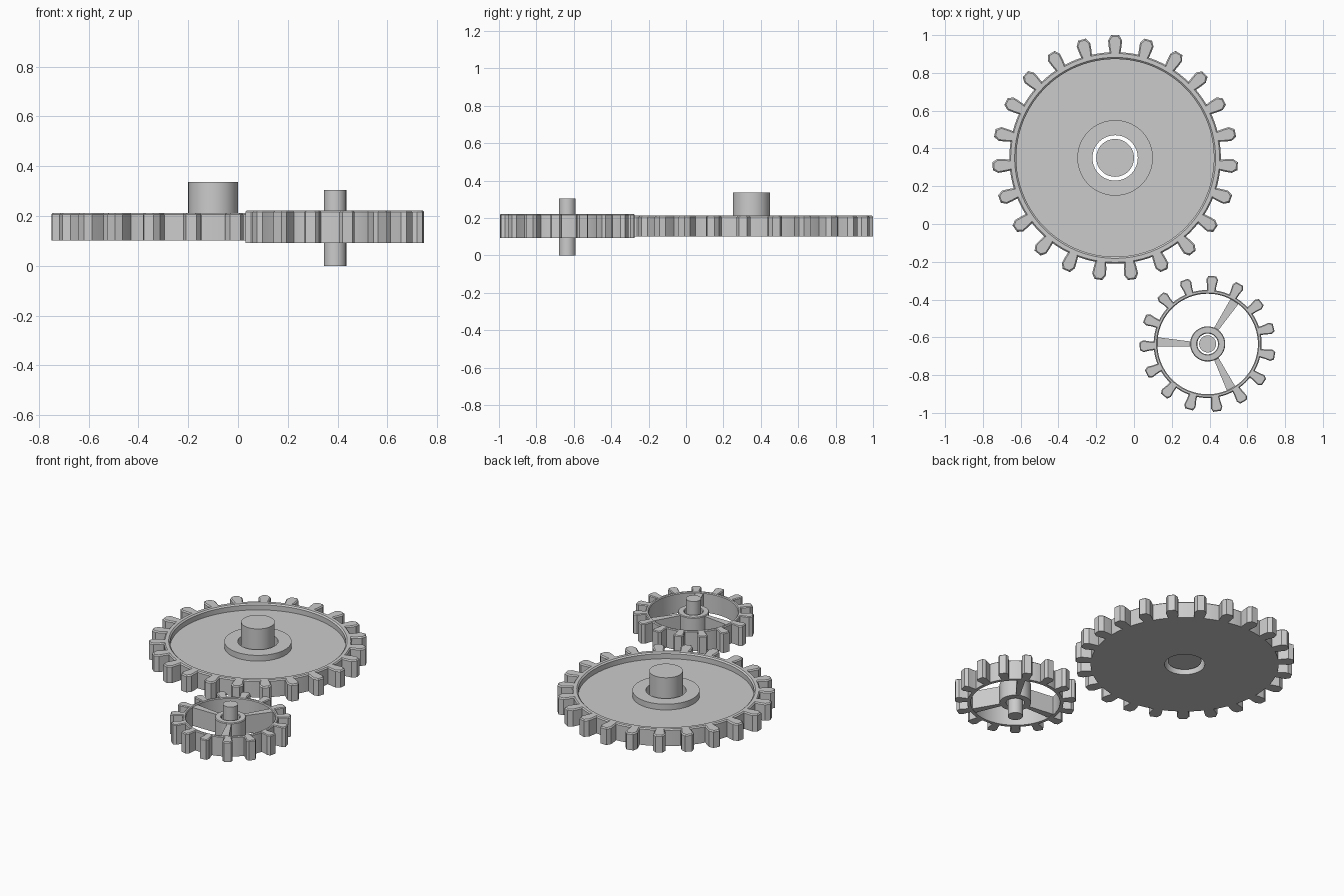
import bpy, bmesh
from math import cos, sin, pi, radians
from mathutils import Matrix

if "Cube" in bpy.data.objects:
    bpy.data.objects.remove(bpy.data.objects["Cube"])


def finish(bm, name, loc):
    bmesh.ops.recalc_face_normals(bm, faces=bm.faces)
    me = bpy.data.meshes.new(name)
    bm.to_mesh(me)
    bm.free()
    ob = bpy.data.objects.new(name, me)
    ob.location = (*loc, 0)
    bpy.context.collection.objects.link(ob)
    bpy.ops.object.select_all(action='DESELECT')
    ob.select_set(True)
    bpy.context.view_layer.objects.active = ob
    bpy.ops.object.shade_smooth_by_angle(angle=radians(25))
    return ob


def lathe(bm, profile, n=96):
    # closed cross-section (radius, z) turned around z
    rings = [[bm.verts.new((r * cos(2 * pi * i / n), r * sin(2 * pi * i / n), z))
              for r, z in profile] for i in range(n)]
    m = len(profile)
    for i in range(n):
        a, b = rings[i], rings[(i + 1) % n]
        for j in range(m):
            k = (j + 1) % m
            bm.faces.new((a[j], b[j], b[k], a[k]))


def loft(bm, layers, angle):
    # stacked outlines with end caps, turned to an angle
    rot = Matrix.Rotation(angle, 4, 'Z')
    rings = []
    for pts, z in layers:
        ring = [bm.verts.new((x, y, z)) for x, y in pts]
        for v in ring:
            v.co = rot @ v.co
        rings.append(ring)
    for a, b in zip(rings, rings[1:]):
        for j in range(len(a)):
            k = (j + 1) % len(a)
            bm.faces.new((a[j], a[k], b[k], b[j]))
    bm.faces.new(rings[0])
    bm.faces.new(rings[-1])


def teeth(bm, half, count, phase, z0, z1, bevel):
    # half = (radius, half width) from root to tip, mirrored to a full tooth
    def outline(d):
        h = [(r - (d if i == len(half) - 1 else 0), w - d) for i, (r, w) in enumerate(half)]
        return [(r, -w) for r, w in h] + [(r, w) for r, w in reversed(h)]
    for i in range(count):
        loft(bm, [(outline(0), z0), (outline(0), z1 - bevel), (outline(bevel), z1)],
             phase + 2 * pi * i / count)


def shaft(name, loc, r, z0, z1):
    bm = bmesh.new()
    n = 48
    circle = [(r * cos(2 * pi * i / n), r * sin(2 * pi * i / n)) for i in range(n)]
    loft(bm, [(circle, z0), (circle, z1)], 0)
    finish(bm, name, loc)


# large gear: recessed disc, raised rim and hub collar, 23 teeth
big = (-0.10, 0.35)
bm = bmesh.new()
lathe(bm, [(.12, .102), (.56, .102), (.56, .206), (.553, .213), (.532, .213), (.523, .205),
           (.523, .172), (.20, .172), (.20, .21), (.12, .21)])
teeth(bm, [(.552, .028), (.59, .034), (.622, .037), (.65, .021)], 23, pi / 2, .102, .213, .007)
finish(bm, "large_gear", big)
shaft("large_shaft", big, .10, .125, .337)

# small gear: open rim, hub, three skewed spokes, 15 teeth
small = (0.39, -0.635)
bm = bmesh.new()
lathe(bm, [(.266, .092), (.286, .092), (.286, .217), (.281, .222), (.271, .222), (.266, .217)])
lathe(bm, [(.055, .092), (.093, .092), (.093, .217), (.089, .222), (.059, .222), (.055, .217)])
teeth(bm, [(.279, .022), (.31, .025), (.34, .031), (.36, .021)], 15, radians(86), .092, .222, .005)
spoke = [(.085, -.012), (.27, -.036), (.27, .014), (.085, .013)]
for i in range(3):
    loft(bm, [(spoke, .096), (spoke, .216)], pi / 3 + i * 2 * pi / 3)
finish(bm, "small_gear", small)
shaft("small_shaft", small, .045, 0, .305)
